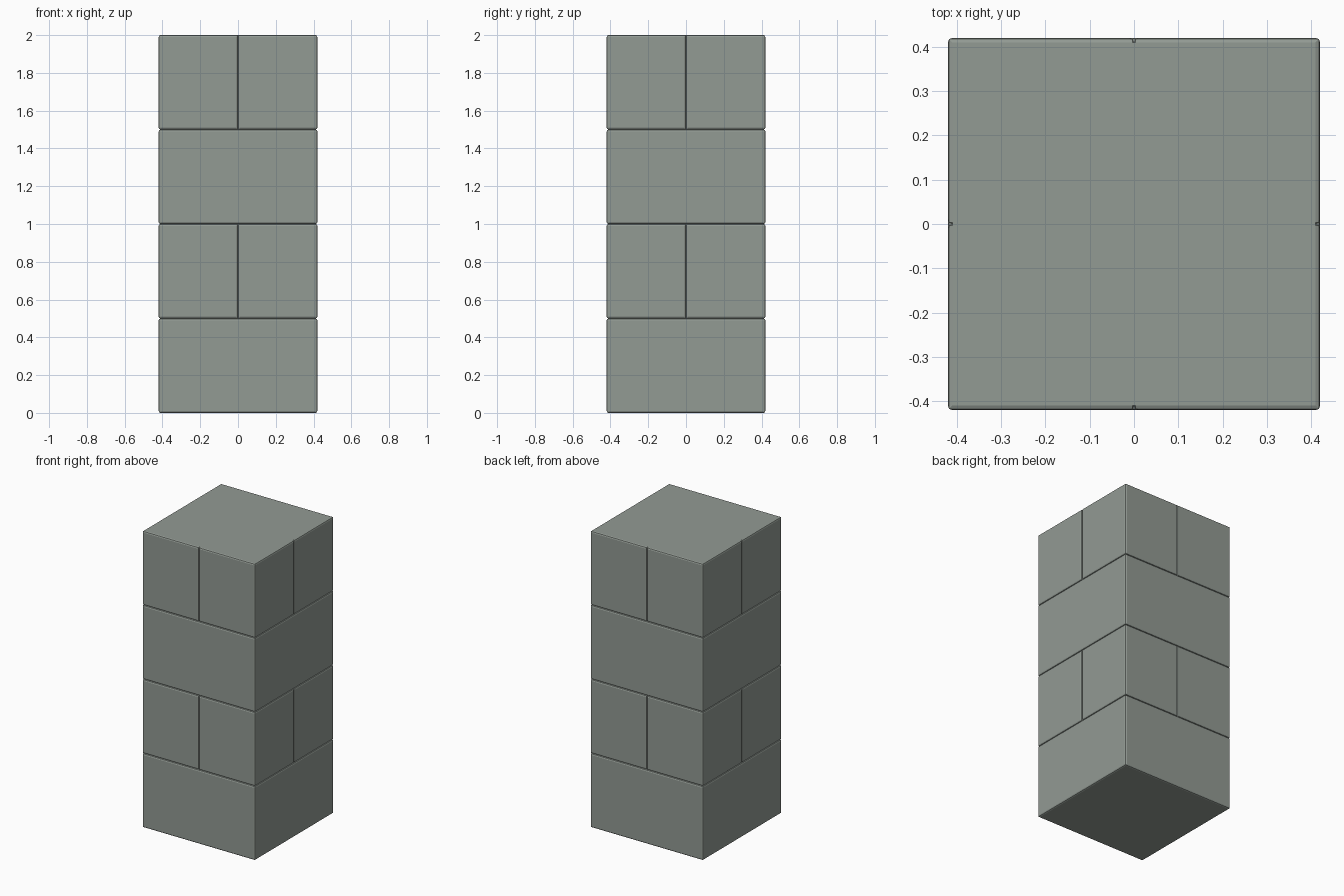
import bpy, bmesh
from mathutils import Vector

if "Cube" in bpy.data.objects:
    bpy.data.objects.remove(bpy.data.objects["Cube"])

W, B, H = 0.42, 0.01, 0.5   # half width, edge rounding, course height

stone = bpy.data.materials.new("grey_green_stone")
stone.diffuse_color = (0.29, 0.325, 0.295, 1)
stone.use_nodes = True
stone.node_tree.nodes["Principled BSDF"].inputs["Base Color"].default_value = stone.diffuse_color


def outline(jointed):
    """Square plan with rounded corners, optionally a groove mid-side."""
    side = [(-W + B, -W)]
    if jointed:
        side += [(-B, -W), (-0.003, -W + 0.003), (0, -W + B),
                 (0.003, -W + 0.003), (B, -W)]
    side += [(W - B, -W), (W - 0.003, -W + 0.003)]
    pts = []
    for _ in range(4):
        pts += side
        side = [(-y, x) for x, y in side]
    return pts


def course(name, z0, jointed):
    bm = bmesh.new()
    clamp = lambda v, m: max(-m, min(m, v))
    levels = [(0, W - B), (0.003, W - 0.003), (B, W),
              (H - B, W), (H - 0.003, W - 0.003), (H, W - B)]
    rings = [[bm.verts.new((clamp(x, m), clamp(y, m), z0 + z))
              for x, y in outline(jointed)] for z, m in levels]
    n = len(rings[0])
    for a, b in zip(rings, rings[1:]):
        for i in range(n):
            j = (i + 1) % n
            bm.faces.new((a[i], a[j], b[j], b[i]))
    bm.faces.new(rings[0][::-1])
    bm.faces.new(rings[-1])
    bmesh.ops.remove_doubles(bm, verts=bm.verts, dist=1e-5)
    bmesh.ops.recalc_face_normals(bm, faces=bm.faces)
    me = bpy.data.meshes.new(name)
    bm.to_mesh(me)
    bm.free()
    me.materials.append(stone)
    ob = bpy.data.objects.new(name, me)
    bpy.context.collection.objects.link(ob)


# Alternating whole and jointed stone courses
for i in range(4):
    kind = "jointed" if i % 2 else "whole"
    course(f"{kind}_course_{i + 1}", i * H, i % 2 == 1)
